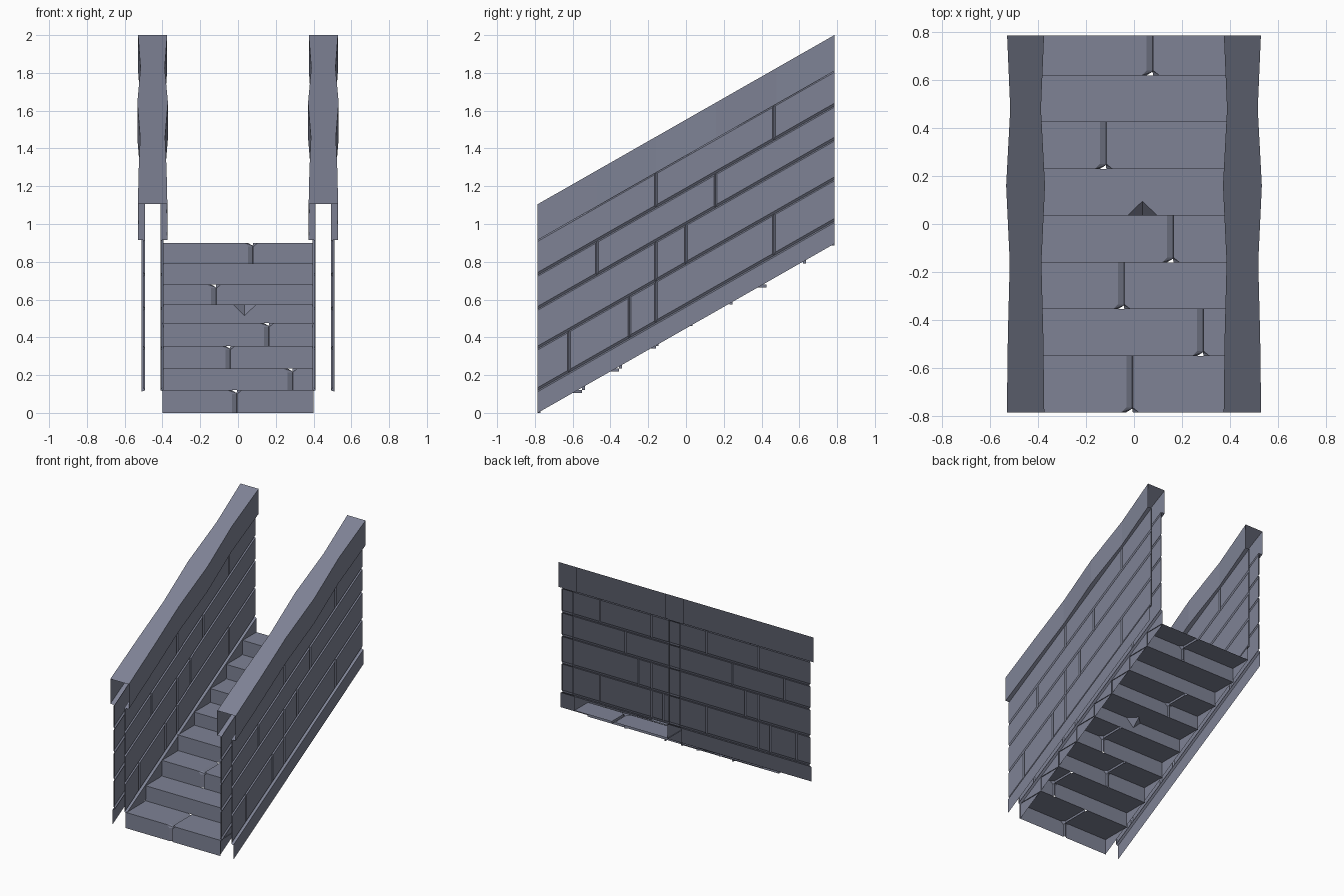
import bpy, bmesh

if "Cube" in bpy.data.objects:
    bpy.data.objects.remove(bpy.data.objects["Cube"])

stone = bpy.data.materials.new("blue_grey_stone")
stone.diffuse_color = (0.21, 0.225, 0.30, 1)
stone.use_nodes = True
stone.node_tree.nodes["Principled BSDF"].inputs["Base Color"].default_value = stone.diffuse_color

Y = 0.785            # half length of the flight
SLOPE = 0.57         # rise per unit of y
C = 0.452            # x of the wall centre line


def rake(y, off):
    """Height of a line parallel to the stair slope."""
    return SLOPE * (y + Y) + off


def finish(name, bm, mirror=False):
    bmesh.ops.remove_doubles(bm, verts=bm.verts, dist=0.0002)
    bmesh.ops.dissolve_degenerate(bm, edges=bm.edges, dist=0.0002)
    me = bpy.data.meshes.new(name)
    bm.to_mesh(me)
    bm.free()
    me.materials.append(stone)
    ob = bpy.data.objects.new(name, me)
    bpy.context.collection.objects.link(ob)
    if mirror:
        m = ob.modifiers.new("mirror", 'MIRROR')
        m.use_mirror_merge = False
    return ob


def poly(bm, pts, flip=False):
    vs = [bm.verts.new(p) for p in pts]
    bm.faces.new(vs[::-1] if flip else vs)


def slab(bm, side, a, b):
    """Quad between two (y0, y1, off0, off1, half width) edges on one wall side."""
    poly(bm, [(C + side * w, y, rake(y, o)) for y, o, w in (a[0], a[1], b[1], b[0])], side < 0)


# Steps: riser and tread sheets, with joint grooves and one chipped edge
edge_y = [-0.785, -0.55, -0.355, -0.16, 0.035, 0.23, 0.425, 0.62, 0.785]
edge_z = [0, 0.12, 0.235, 0.355, 0.475, 0.575, 0.68, 0.79, 0.90]
joints = [-0.005, 0.29, -0.04, 0.165, 0.035, -0.115, None, 0.08]
W = 0.4
bm = bmesh.new()
for i, g in enumerate(joints):
    y0, y1, z0, z1 = edge_y[i], edge_y[i + 1], edge_z[i], edge_z[i + 1]
    if g is None:
        e, lo, flare, dep, mid, g = 0.02, 0, 0, 0, 0, 0
    elif i == 4:     # chip
        e, lo, flare, dep, mid = 0.06, 0, 0.0625, 0, 0.03
    else:            # groove
        e, lo, flare, dep, mid = 0.02, 0.027, 0.025, 0.015, 0.015
    rows = [(y0, z0, dep, 0, 0), (y0, z1 - e, dep, 0, 0), (y0, z1, mid, -mid, flare),
            (y0 + e, z1, 0, -dep, 0), (y1, z1, 0, -dep, 0)]
    grid = [[(-W, y, z), (g - lo - f * (0.8 if lo else 1), y, z), (g - lo * 0.1, y + dy, z + dz),
             (g + f, y, z), (W, y, z)] for y, z, dy, dz, f in rows]
    for r in range(4):
        for c in range(4):
            poly(bm, [grid[r][c], grid[r][c + 1], grid[r + 1][c + 1], grid[r + 1][c]])
finish("steps", bm)

# Side walls: bevelled stone blocks on both faces of each wall
courses = [(0.12, 0.34, (-0.62, -0.30, -0.16, 0.465)),
           (0.34, 0.55, (-0.16, 0.0)),
           (0.55, 0.73, (-0.47, 0.155)),
           (0.73, 0.915, (-0.16, 0.465))]
LOW, HIGH = 0.041, 0.050
bm = bmesh.new()
for side in (1, -1):
    for o0, o1, cuts in courses:
        ys = [-Y, *cuts, Y]
        for ya, yb in zip(ys, ys[1:]):
            ia = ya + (0 if ya == -Y else 0.008)
            ib = yb - (0 if yb == Y else 0.008)
            outer = [(ya, o0, LOW), (yb, o0, LOW), (yb, o1, LOW), (ya, o1, LOW)]
            inner = [(ia, o0 + 0.014, HIGH), (ib, o0 + 0.014, HIGH),
                     (ib, o1 - 0.007, HIGH), (ia, o1 - 0.007, HIGH)]
            slab(bm, side, inner[:2], inner[3:1:-1])
            for k in range(4):
                n = (k + 1) % 4
                slab(bm, side, (outer[k], outer[n]), (inner[k], inner[n]))
finish("wall_blocks", bm, True)

# Skirting band along the foot of both wall faces, with a top ledge
bm = bmesh.new()
for side in (1, -1):
    prof = [(0, 0.058), (0.112, 0.058), (0.12, LOW)]
    for (oa, wa), (ob_, wb) in zip(prof, prof[1:]):
        slab(bm, side, ((-Y, oa, wa), (Y, oa, wa)), ((-Y, ob_, wb), (Y, ob_, wb)))
finish("skirting", bm, True)

# Coping: open-ended cap with a gently wavering width
wave = [(-Y, 0.078), (-0.47, 0.074), (-0.16, 0.066), (0.16, 0.081), (0.48, 0.064), (Y, 0.077)]
bm = bmesh.new()
for (ya, wa), (yb, wb) in zip(wave, wave[1:]):
    for side in (1, -1):
        slab(bm, side, ((ya, 0.915, LOW), (yb, 0.915, LOW)), ((ya, 0.915, wa), (yb, 0.915, wb)))
        slab(bm, side, ((ya, 0.915, wa), (yb, 0.915, wb)), ((ya, 1.105, wa), (yb, 1.105, wb)))
    slab(bm, 1, ((ya, 1.105, wa), (yb, 1.105, wb)), ((ya, 1.105, -wa), (yb, 1.105, -wb)))
finish("coping", bm, True)
